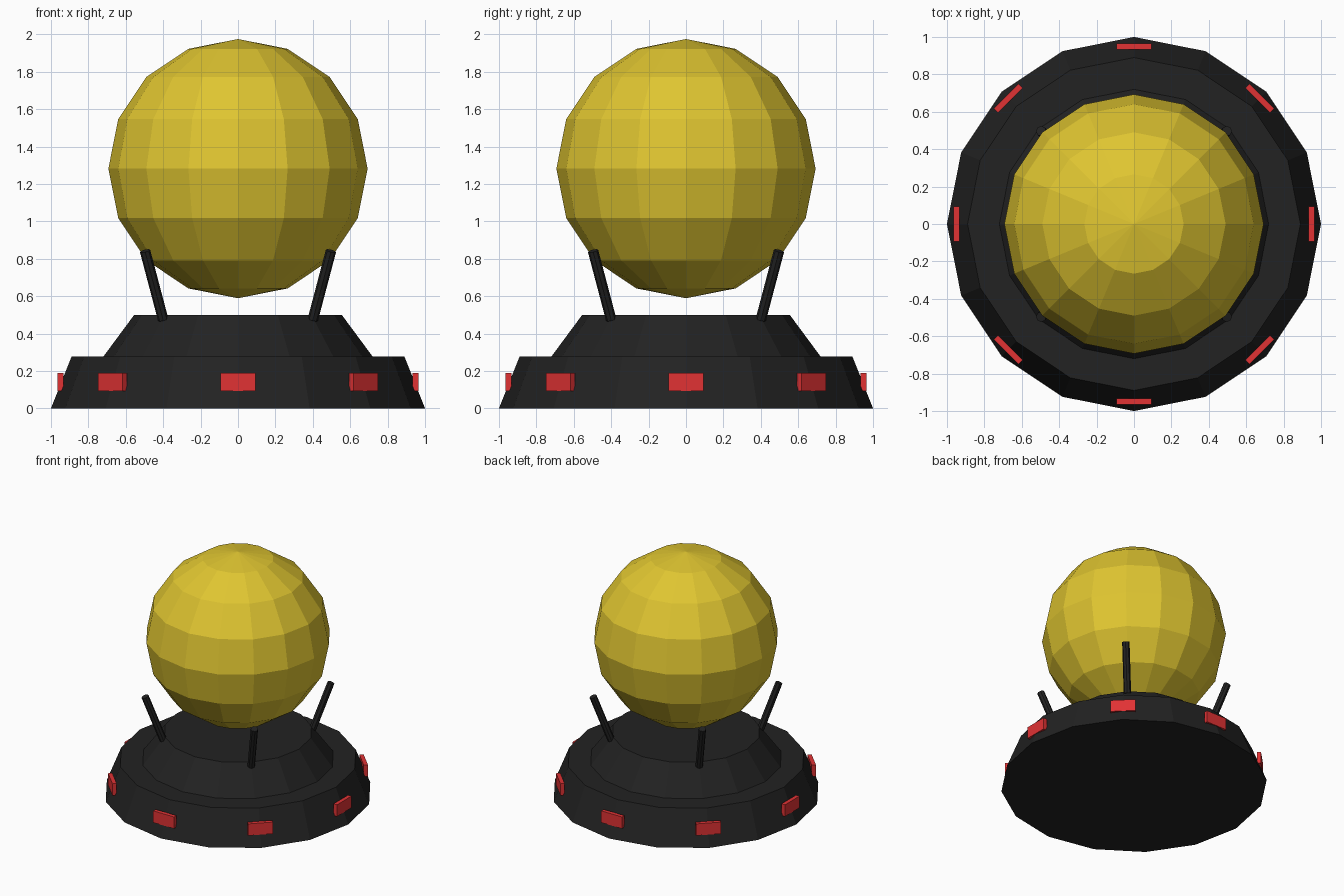
import bpy
import math
from mathutils import Vector

cube = bpy.data.objects.get("Cube")
if cube:
    bpy.data.objects.remove(cube, do_unlink=True)


def make_material(name, color):
    mat = bpy.data.materials.new(name)
    mat.use_nodes = True
    mat.diffuse_color = color
    for node in mat.node_tree.nodes:
        if node.type == 'BSDF_PRINCIPLED':
            node.inputs["Base Color"].default_value = color
    return mat


black = make_material("black", (0.016, 0.016, 0.016, 1))
yellow = make_material("yellow", (0.74, 0.56, 0.03, 1))
red = make_material("red", (0.75, 0.032, 0.034, 1))


def finish(name, mat):
    obj = bpy.context.object
    obj.name = obj.data.name = name
    obj.data.materials.append(mat)
    return obj


def tier(name, z0, z1, r0, r1):
    bpy.ops.mesh.primitive_cone_add(vertices=16, radius1=r0, radius2=r1,
                                    depth=z1 - z0, location=(0, 0, (z0 + z1) / 2))
    return finish(name, black)


# Stepped base
tier("lower_base", 0, 0.277, 1.0, 0.89)
tier("upper_base", 0.277, 0.5, 0.72, 0.555)

# Faceted ball
bpy.ops.mesh.primitive_uv_sphere_add(segments=16, ring_count=8, radius=0.693,
                                     location=(0, 0, 1.282))
finish("ball", yellow)

# Slanted support rods on the diagonals
for i in range(4):
    a = math.radians(45 + 90 * i)
    out = Vector((math.cos(a), math.sin(a), 0)) * math.sqrt(2)
    low = out * 0.4 + Vector((0, 0, 0.475))
    high = out * 0.497 + Vector((0, 0, 0.842))
    axis = high - low
    bpy.ops.mesh.primitive_cylinder_add(vertices=8, radius=0.028, depth=axis.length,
                                        location=(low + high) / 2)
    rod = finish(f"support_rod_{i + 1}", black)
    rod.rotation_euler = axis.to_track_quat('Z', 'Y').to_euler()

# Red light blocks around the lower base
for i in range(8):
    a = math.radians(45 * i)
    bpy.ops.mesh.primitive_cube_add(size=1, rotation=(0, 0, a),
                                    location=(0.95 * math.cos(a), 0.95 * math.sin(a), 0.141))
    light = finish(f"red_light_{i + 1}", red)
    light.scale = (0.032, 0.188, 0.096)
